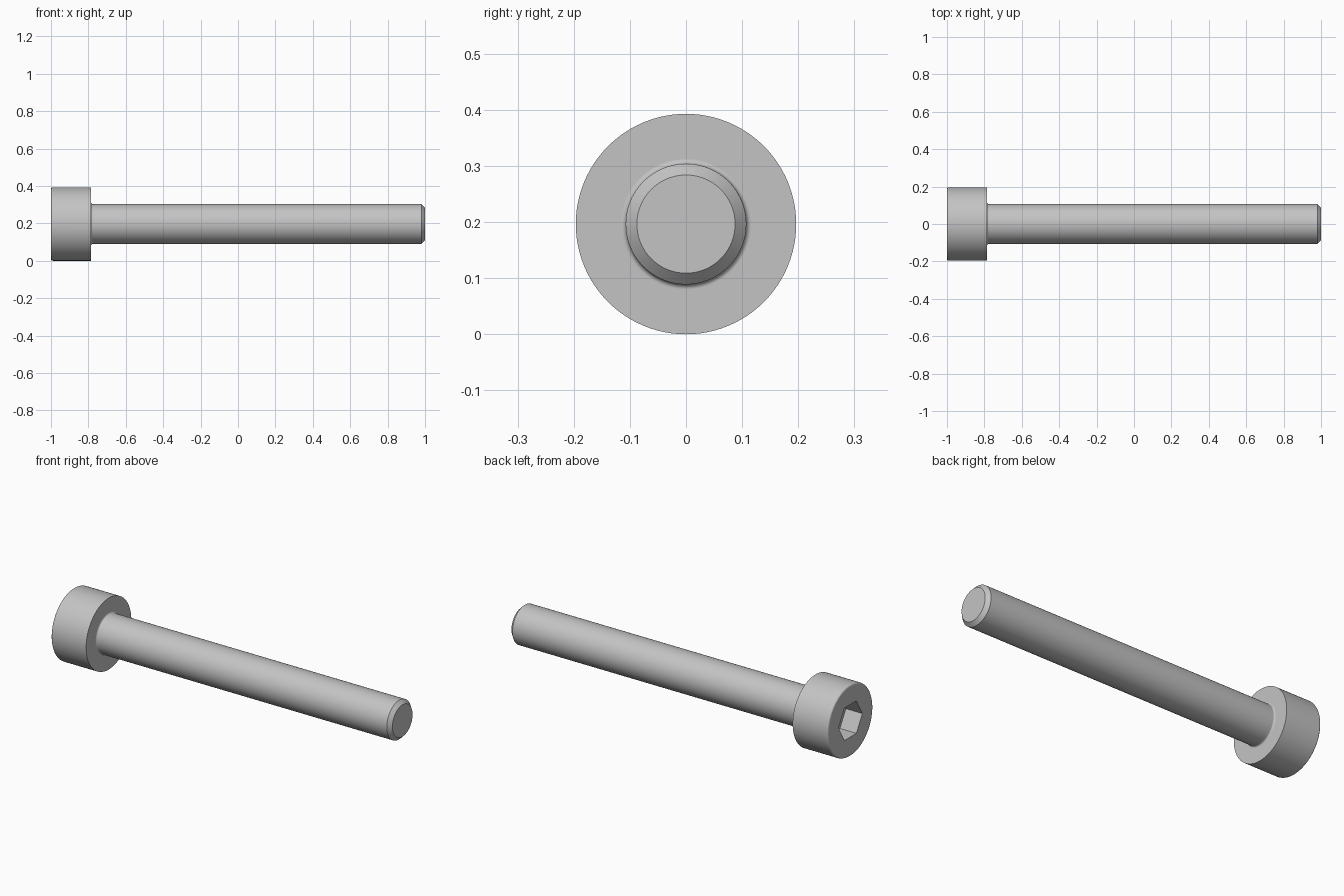
import bpy, bmesh, math
from mathutils import Matrix, Vector

if "Cube" in bpy.data.objects:
    bpy.data.objects.remove(bpy.data.objects["Cube"])

HEAD_R, SHAFT_R, TIP_R = 0.1964, 0.1075, 0.0875
HEAD_END, TIP_X = -0.786, 0.98
RIM, FILLET = 0.01, 0.009
SOCKET_R, SOCKET_DEPTH = 0.103, 0.1
SEGMENTS = 96


def arc(cx, cr, rad, a0, a1, n=5):
    """Quarter-round profile points (x, radius)."""
    return [(cx + rad * math.cos(math.radians(a0 + (a1 - a0) * i / n)),
             cr + rad * math.sin(math.radians(a0 + (a1 - a0) * i / n)))
            for i in range(n + 1)]


def finish(bm, name):
    bmesh.ops.recalc_face_normals(bm, faces=bm.faces)
    mesh = bpy.data.meshes.new(name)
    bm.to_mesh(mesh)
    bm.free()
    obj = bpy.data.objects.new(name, mesh)
    bpy.context.collection.objects.link(obj)
    return obj


steel = bpy.data.materials.new("steel grey")
steel.diffuse_color = (0.55, 0.55, 0.55, 1)
steel.use_nodes = True
steel.node_tree.nodes["Principled BSDF"].inputs["Base Color"].default_value = steel.diffuse_color

# Bolt profile: rounded head rim, head underside, fillet, shaft, chamfered tip
profile = arc(-1 + RIM, HEAD_R - RIM, RIM, 180, 90)
profile += [(HEAD_END, HEAD_R)]
profile += arc(HEAD_END + FILLET, SHAFT_R + FILLET, FILLET, 180, 270)
profile += [(TIP_X, SHAFT_R), (1.0, TIP_R)]

# Lathe the profile around the x axis and close both flat ends
bm = bmesh.new()
verts = [bm.verts.new((x, 0, r)) for x, r in profile]
edges = [bm.edges.new(pair) for pair in zip(verts, verts[1:])]
bmesh.ops.spin(bm, geom=verts + edges, cent=(0, 0, 0), axis=(1, 0, 0),
               angle=2 * math.pi, steps=SEGMENTS)
bmesh.ops.remove_doubles(bm, verts=bm.verts, dist=1e-4)
bmesh.ops.holes_fill(bm, edges=bm.edges, sides=0)
bmesh.ops.translate(bm, verts=bm.verts, vec=Vector((0, 0, HEAD_R)))
bolt = finish(bm, "socket_head_bolt")
bolt.data.materials.append(steel)

# Hexagonal drive socket, corners pointing along y
bm = bmesh.new()
bmesh.ops.create_cone(bm, cap_ends=True, segments=6, radius1=SOCKET_R,
                      radius2=SOCKET_R, depth=2 * SOCKET_DEPTH)
bmesh.ops.transform(bm, verts=bm.verts,
                    matrix=Matrix.Translation((-1, 0, HEAD_R))
                    @ Matrix.Rotation(math.pi / 2, 4, 'Y'))
cutter = finish(bm, "socket_cutter")
cutter.data.materials.append(steel)
cutter.hide_render = True

cut = bolt.modifiers.new("hex_socket", 'BOOLEAN')
cut.operation = 'DIFFERENCE'
cut.solver = 'EXACT'
cut.object = cutter
bpy.context.view_layer.objects.active = bolt
bolt.select_set(True)
bpy.ops.object.modifier_apply(modifier=cut.name)
bpy.data.objects.remove(cutter)

# Smooth round surfaces, crisp machined edges
bpy.ops.object.shade_smooth_by_angle(angle=math.radians(30))
weighted = bolt.modifiers.new("weighted_normals", 'WEIGHTED_NORMAL')
weighted.keep_sharp = True
